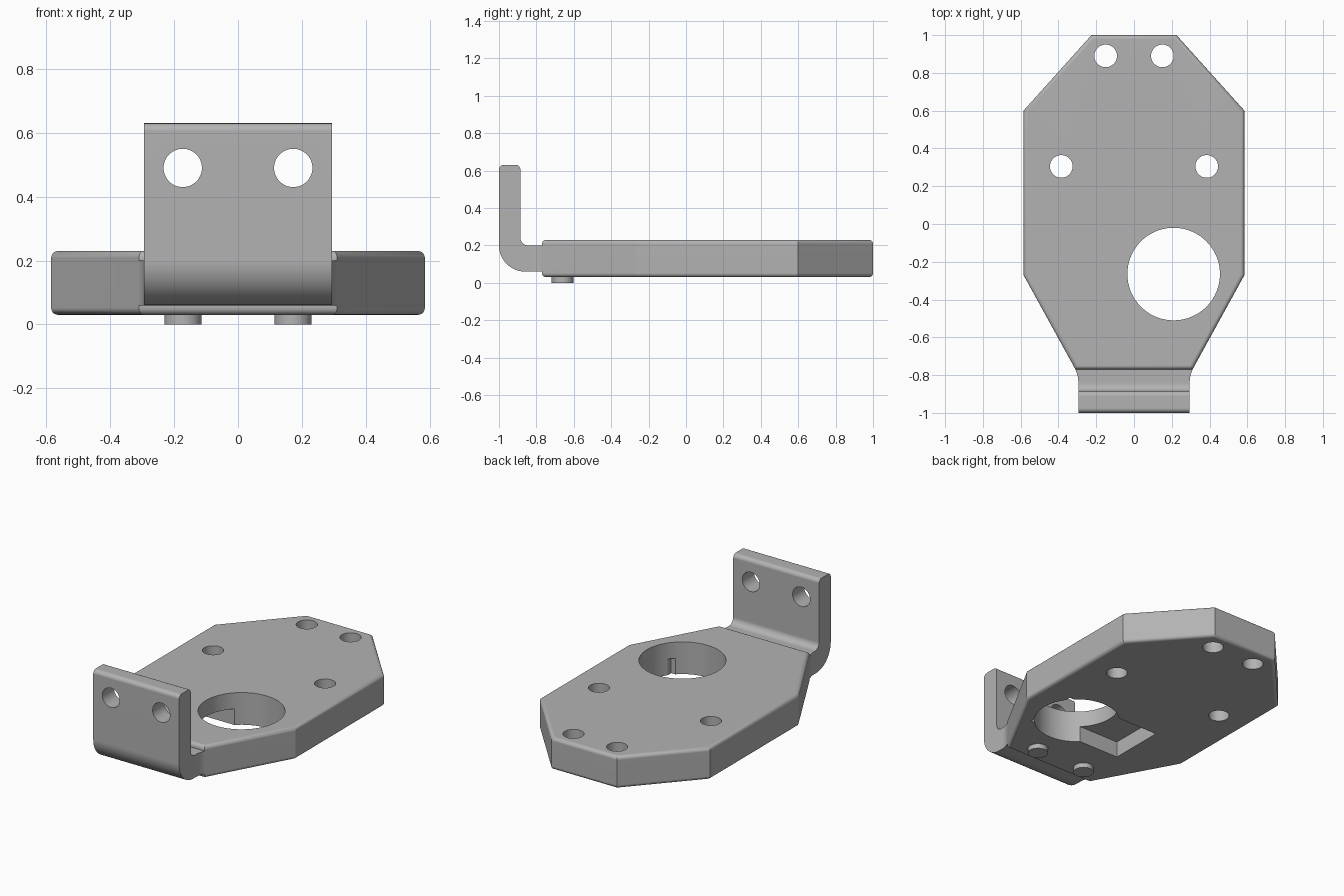
import bpy, bmesh
from math import cos, sin, pi, radians
from mathutils import Matrix, Vector

cube = bpy.data.objects.get("Cube")
if cube:
    bpy.data.objects.remove(cube, do_unlink=True)

BOTTOM, TOP = 0.03, 0.23
HALF = 0.295

grey = bpy.data.materials.new("plain grey")
grey.use_nodes = True
colour = (0.45, 0.45, 0.45, 1)
grey.diffuse_color = colour
grey.node_tree.nodes["Principled BSDF"].inputs["Base Color"].default_value = colour


def finish(name, bm):
    bmesh.ops.recalc_face_normals(bm, faces=bm.faces)
    mesh = bpy.data.meshes.new(name)
    bm.to_mesh(mesh)
    bm.free()
    mesh.materials.append(grey)
    obj = bpy.data.objects.new(name, mesh)
    bpy.context.collection.objects.link(obj)
    return obj


def prism(name, outline, start, depth, fillet=0):
    """Extrude an outline along depth, rounding both rims if asked."""
    bm = bmesh.new()
    depth = Vector(depth)
    face = bm.faces.new([bm.verts.new(Vector(start(*p))) for p in outline])
    ext = bmesh.ops.extrude_face_region(bm, geom=[face])
    bmesh.ops.translate(bm, vec=depth, verts=[v for v in ext["geom"] if isinstance(v, bmesh.types.BMVert)])
    if fillet:
        rims = [e for e in bm.edges if abs(e.verts[0].co.z - e.verts[1].co.z) < 1e-5]
        bmesh.ops.bevel(bm, geom=rims, offset=fillet, segments=5, profile=0.5, affect='EDGES')
    return finish(name, bm)


def cylinder(name, centre, radius, depth, along_y=False, sides=48):
    bm = bmesh.new()
    turn = Matrix.Rotation(pi / 2, 4, 'X') if along_y else Matrix()
    bmesh.ops.create_cone(bm, cap_ends=True, segments=sides, radius1=radius, radius2=radius,
                          depth=depth, matrix=Matrix.Translation(centre) @ turn)
    return finish(name, bm)


def combine(target, other, operation):
    other.hide_render = True
    mod = target.modifiers.new("join or cut", 'BOOLEAN')
    mod.operation, mod.object, mod.solver = operation, other, 'EXACT'
    bpy.context.view_layer.objects.active = target
    bpy.ops.object.modifier_apply(modifier=mod.name)
    bpy.data.objects.remove(other, do_unlink=True)


def arc(cy, cz, r, a0, a1, steps=8):
    angles = [radians(a0 + (a1 - a0) * i / steps) for i in range(steps + 1)]
    return [(cy + r * cos(a), cz + r * sin(a)) for a in angles]


def mirrored(side):
    return side + [(-x, y) for x, y in reversed(side)]


# Eight-sided plate with rounded rims
plate = prism("mounting_plate",
              mirrored([(0.225, 1), (0.585, 0.6), (0.585, -0.27), (0.31, -0.77)]),
              lambda x, y: (x, y, BOTTOM), (0, 0, TOP - BOTTOM), fillet=0.022)

# Bent front bracket: outer bend, foot, inner bend, rounded upper edge
section = (arc(-0.86, 0.20, 0.14, 180, 270, 12) + [(-0.83, 0.06), (-0.83, 0.20)]
           + arc(-0.845, 0.24, 0.04, 270, 180)
           + arc(-0.91, 0.605, 0.025, 0, 90, 5) + arc(-0.975, 0.605, 0.025, 90, 180, 5))
bracket = prism("front_bracket", section, lambda y, z: (-HALF, y, z), (2 * HALF, 0, 0))

# Flared neck that runs from the bracket into the plate
neck = prism("flared_neck",
             mirrored([(0.30, -0.72), (0.312, -0.765), (0.303, -0.79), (0.297, -0.81), (HALF, -0.83)]),
             lambda x, y: (x, y, 0.06), (0, 0, 0.14))
combine(bracket, neck, 'UNION')
combine(plate, bracket, 'UNION')

# Locating pegs below and all paired holes
for s in (-1, 1):
    combine(plate, cylinder("locating_peg", (s * 0.172, -0.66, 0.03), 0.058, 0.06), 'UNION')
    for x, y in ((0.15, 0.89), (0.385, 0.305)):
        combine(plate, cylinder("plate_hole", (s * x, y, 0.13), 0.06, 0.5), 'DIFFERENCE')
    combine(plate, cylinder("bracket_hole", (s * 0.173, -0.94, 0.49), 0.06, 0.4, True), 'DIFFERENCE')

# Large bore and the rectangular pocket under it
combine(plate, cylinder("large_bore", (0.21, -0.265, 0.13), 0.245, 0.5, sides=96), 'DIFFERENCE')
pocket = prism("underside_pocket", [(-0.24, -0.44), (0.41, -0.44), (0.41, -0.09), (-0.24, -0.09)],
               lambda x, y: (x, y, -0.1), (0, 0, 0.23))
combine(plate, pocket, 'DIFFERENCE')

# Smooth curved areas while keeping flat faces crisp
bpy.ops.object.select_all(action='DESELECT')
plate.select_set(True)
bpy.context.view_layer.objects.active = plate
bpy.ops.object.shade_smooth_by_angle(angle=radians(25))
weighted = plate.modifiers.new("flat face normals", 'WEIGHTED_NORMAL')
weighted.keep_sharp = True
